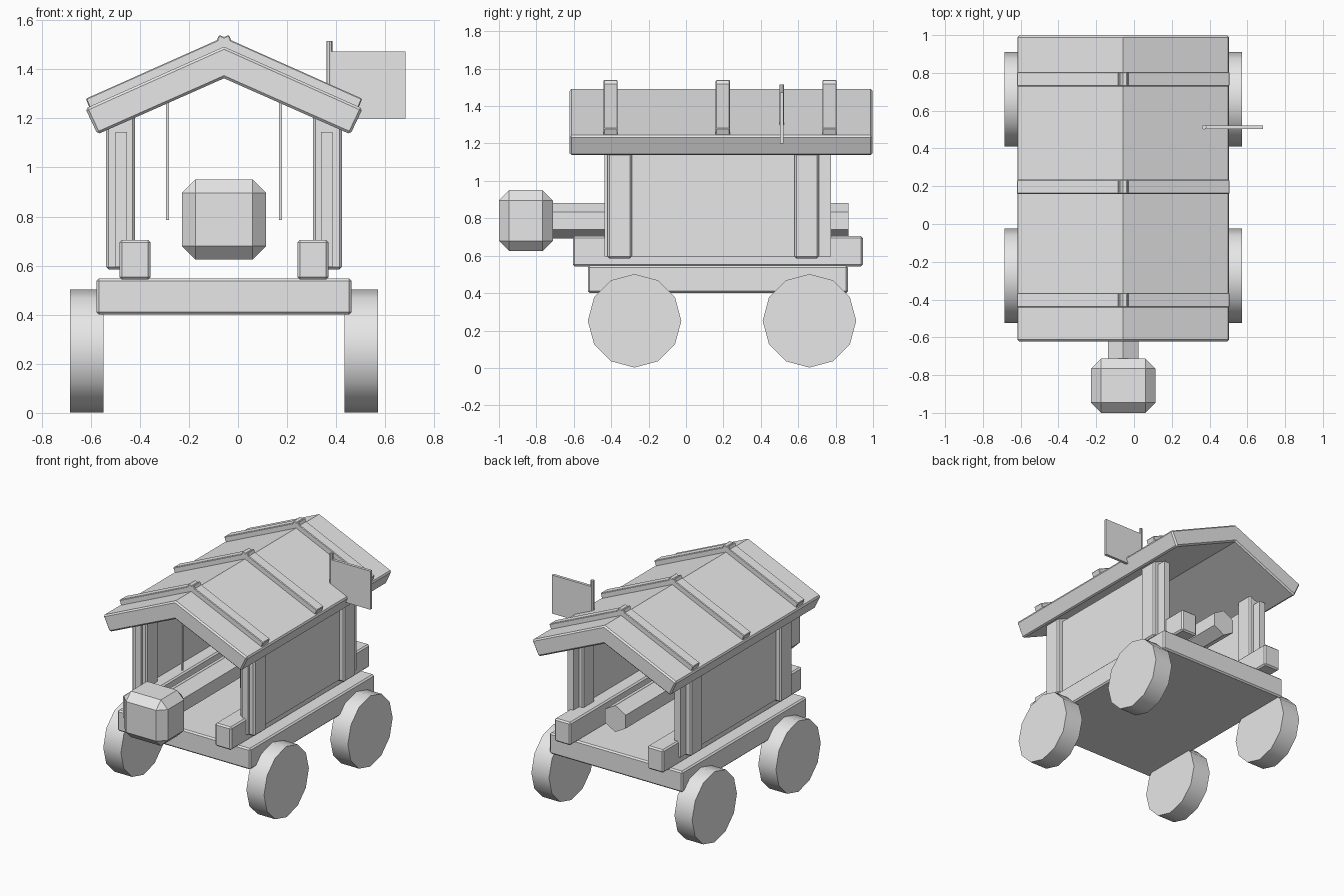
import bpy, bmesh, math

if "Cube" in bpy.data.objects:
    bpy.data.objects.remove(bpy.data.objects["Cube"])

CX = -0.057  # centreline of the cart

grey = bpy.data.materials.new("plain grey")
grey.diffuse_color = (0.8, 0.8, 0.8, 1)
grey.use_nodes = True
grey.node_tree.nodes["Principled BSDF"].inputs["Base Color"].default_value = grey.diffuse_color


def finish(name, bm, bevel=0.0, limit=60):
    bmesh.ops.recalc_face_normals(bm, faces=bm.faces)
    me = bpy.data.meshes.new(name)
    bm.to_mesh(me)
    bm.free()
    me.materials.append(grey)
    ob = bpy.data.objects.new(name, me)
    bpy.context.collection.objects.link(ob)
    if bevel:
        mod = ob.modifiers.new("edge", 'BEVEL')
        mod.width, mod.segments = bevel, 1
        mod.limit_method, mod.angle_limit = 'ANGLE', math.radians(limit)
    return ob


def box(name, x, y, z, bevel=0.0):
    bm = bmesh.new()
    bmesh.ops.create_cube(bm, size=1)
    for v in bm.verts:
        v.co = [r[0] if c < 0 else r[1] for c, r in zip(v.co, (x, y, z))]
    return finish(name, bm, bevel)


def prism(name, profile, y0, y1, bevel=0.0):
    """Extrude an xz profile along y."""
    bm = bmesh.new()
    face = bm.faces.new([bm.verts.new((x, y0, z)) for x, z in profile])
    ext = bmesh.ops.extrude_face_region(bm, geom=[face])
    for v in ext["geom"]:
        if isinstance(v, bmesh.types.BMVert):
            v.co.y = y1
    return finish(name, bm, bevel)


def disc(name, x0, x1, y, z, r, sides):
    """Wheel with its axle along x and a corner at the top."""
    bm = bmesh.new()
    ring = [(r * math.sin(2 * math.pi * i / sides), r * math.cos(2 * math.pi * i / sides))
            for i in range(sides)]
    face = bm.faces.new([bm.verts.new((x0, y + a, z + b)) for a, b in ring])
    ext = bmesh.ops.extrude_face_region(bm, geom=[face])
    for v in ext["geom"]:
        if isinstance(v, bmesh.types.BMVert):
            v.co.x = x1
    ob = finish(name, bm)
    bpy.ops.object.select_all(action='DESELECT')
    bpy.context.view_layer.objects.active = ob
    ob.select_set(True)
    bpy.ops.object.shade_smooth_by_angle(angle=math.radians(40))
    return ob


def span(s, a, b):
    """Range between two distances from the centreline, on side s."""
    return tuple(sorted((CX + s * a, CX + s * b)))


# Deck
box("deck", span(1, -0.519, 0.519), (-0.525, 0.865), (0.40, 0.548), 0.01)

# Parts on both sides
for s, side in ((-1, "left"), (1, "right")):
    box(f"{side}_rail", span(s, 0.299, 0.426), (-0.605, 0.945), (0.543, 0.705), 0.01)
    box(f"{side}_wall", span(s, 0.395, 0.442), (-0.437, 0.775), (0.595, 1.145))
    for y0, end in ((-0.42, "front"), (0.58, "back")):
        box(f"{side}_{end}_post", span(s, 0.363, 0.48), (y0, y0 + 0.13), (0.585, 1.21), 0.01)
    for y, end in ((-0.275, "front"), (0.66, "back")):
        disc(f"{side}_{end}_wheel", *span(s, 0.49, 0.628), y, 0.252, 0.25, 12)
    box(f"{side}_rope", span(s, 0.225, 0.237), (-0.216, -0.204), (0.785, 1.32))
    # Battens cross slightly at the ridge
    for i, y in enumerate((-0.403, 0.197, 0.767)):
        pts = [(0.563, 1.28), (-0.02, 1.54), (-0.036, 1.50), (0.547, 1.24)]
        prism(f"{side}_batten_{i + 1}", [(CX + s * x, z) for x, z in pts],
              y - 0.038, y + 0.038, 0.004)

# Roof
roof = [(-0.565, 1.24), (0, 1.492), (0.565, 1.24), (0.515, 1.135), (0, 1.363), (-0.515, 1.135)]
prism("roof", [(CX + x, z) for x, z in roof], -0.622, 0.997, 0.01)

# Ram shaft and blunt head
hexagon = [(CX + 0.094 * math.sin(math.pi * i / 3), 0.787 + 0.094 * math.cos(math.pi * i / 3))
           for i in range(6)]
prism("ram_shaft", hexagon, -0.80, 0.87)
box("ram_head", span(1, -0.171, 0.171), (-1.0, -0.712), (0.625, 0.95), 0.054)

# Flag on its pole
bm = bmesh.new()
bmesh.ops.create_cone(bm, cap_ends=True, segments=8, radius1=0.012, radius2=0.012, depth=0.28)
bmesh.ops.translate(bm, verts=bm.verts, vec=(0.372, 0.512, 1.375))
finish("flag_pole", bm)
box("flag", (0.372, 0.682), (0.502, 0.522), (1.20, 1.472))
